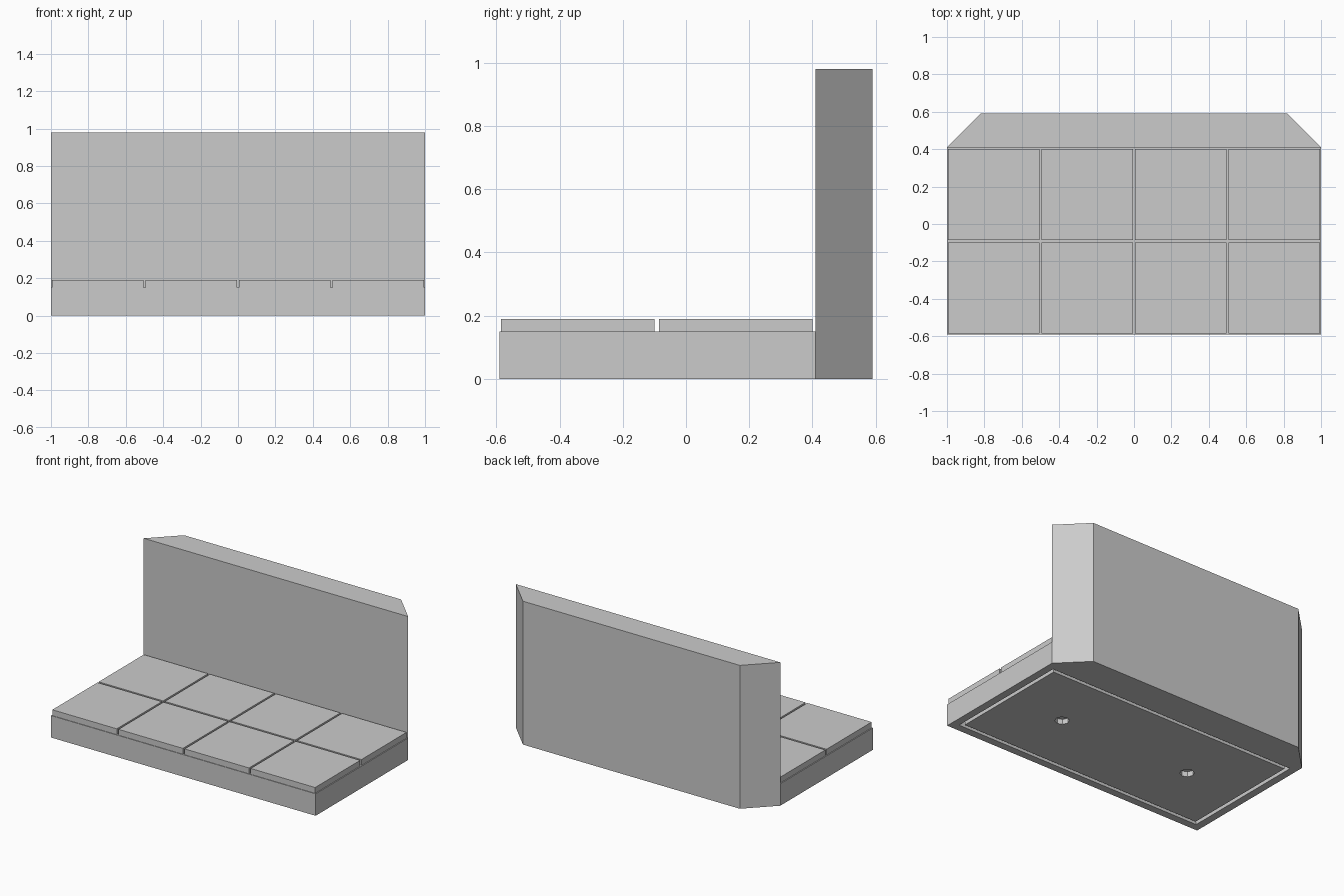
import bpy
import bmesh
from mathutils import Matrix, Vector

default_cube = bpy.data.objects.get("Cube")
if default_cube:
    bpy.data.objects.remove(default_cube, do_unlink=True)

# Single stone colour
stone = bpy.data.materials.new("stone grey")
stone.use_nodes = True
colour = (0.6, 0.6, 0.6, 1)
stone.diffuse_color = colour
stone.node_tree.nodes["Principled BSDF"].inputs["Base Color"].default_value = colour

FRONT, WALL_FACE, BACK = -0.59, 0.41, 0.59
FLOOR_TOP, TILE_TOP, WALL_TOP = 0.15, 0.19, 0.98


def make_object(name, bm):
    bmesh.ops.recalc_face_normals(bm, faces=bm.faces)
    mesh = bpy.data.meshes.new(name)
    bm.to_mesh(mesh)
    bm.free()
    mesh.materials.append(stone)
    obj = bpy.data.objects.new(name, mesh)
    bpy.context.collection.objects.link(obj)
    return obj


def add_box(bm, low, high):
    low, high = Vector(low), Vector(high)
    matrix = Matrix.Translation((low + high) / 2) @ Matrix.Diagonal((*(high - low), 1))
    bmesh.ops.create_cube(bm, size=1, matrix=matrix)


# Floor slab with a rectangular groove underneath
bm = bmesh.new()
add_box(bm, (-1, FRONT, 0), (1, WALL_FACE, FLOOR_TOP))
bm.normal_update()
underside = min(bm.faces, key=lambda f: f.calc_center_median().z)
for inset, rise in ((0.052, 0), (0, 0.04), (0.025, 0), (0, -0.04)):
    bmesh.ops.inset_region(bm, faces=[underside], thickness=inset, use_even_offset=True)
    bmesh.ops.translate(bm, verts=underside.verts[:], vec=(0, 0, rise))
floor = make_object("floor_slab", bm)

# Two shallow sockets drilled in the underside
bm = bmesh.new()
for x in (-0.5, 0.5):
    bmesh.ops.create_cone(bm, cap_ends=True, segments=8, radius1=0.046, radius2=0.046,
                          depth=0.1, matrix=Matrix.Translation((x, -0.09, -0.015)))
cutter = make_object("socket_cutter", bm)
cutter.hide_render = True
drill = floor.modifiers.new("sockets", "BOOLEAN")
drill.operation = "DIFFERENCE"
drill.solver = "EXACT"
drill.object = cutter
bpy.context.view_layer.objects.active = floor
bpy.ops.object.modifier_apply(modifier=drill.name)
bpy.data.objects.remove(cutter, do_unlink=True)

# Grid of paving tiles
half = 0.2435
for row, y in enumerate((-0.3425, 0.1575)):
    for column in range(4):
        x = -0.75 + column * 0.5
        bm = bmesh.new()
        add_box(bm, (x - half, y - half, FLOOR_TOP), (x + half, y + half, TILE_TOP))
        make_object(f"floor_tile_{row + 1}_{column + 1}", bm)

# Back wall with mitred ends
bm = bmesh.new()
outline = [(-1, WALL_FACE), (1, WALL_FACE), (0.82, BACK), (-0.82, BACK)]
base = bm.faces.new([bm.verts.new((x, y, 0)) for x, y in outline])
top = bmesh.ops.extrude_face_region(bm, geom=[base], use_keep_orig=True)
bmesh.ops.translate(bm, verts=[v for v in top["geom"] if isinstance(v, bmesh.types.BMVert)],
                    vec=(0, 0, WALL_TOP))
make_object("back_wall", bm)
